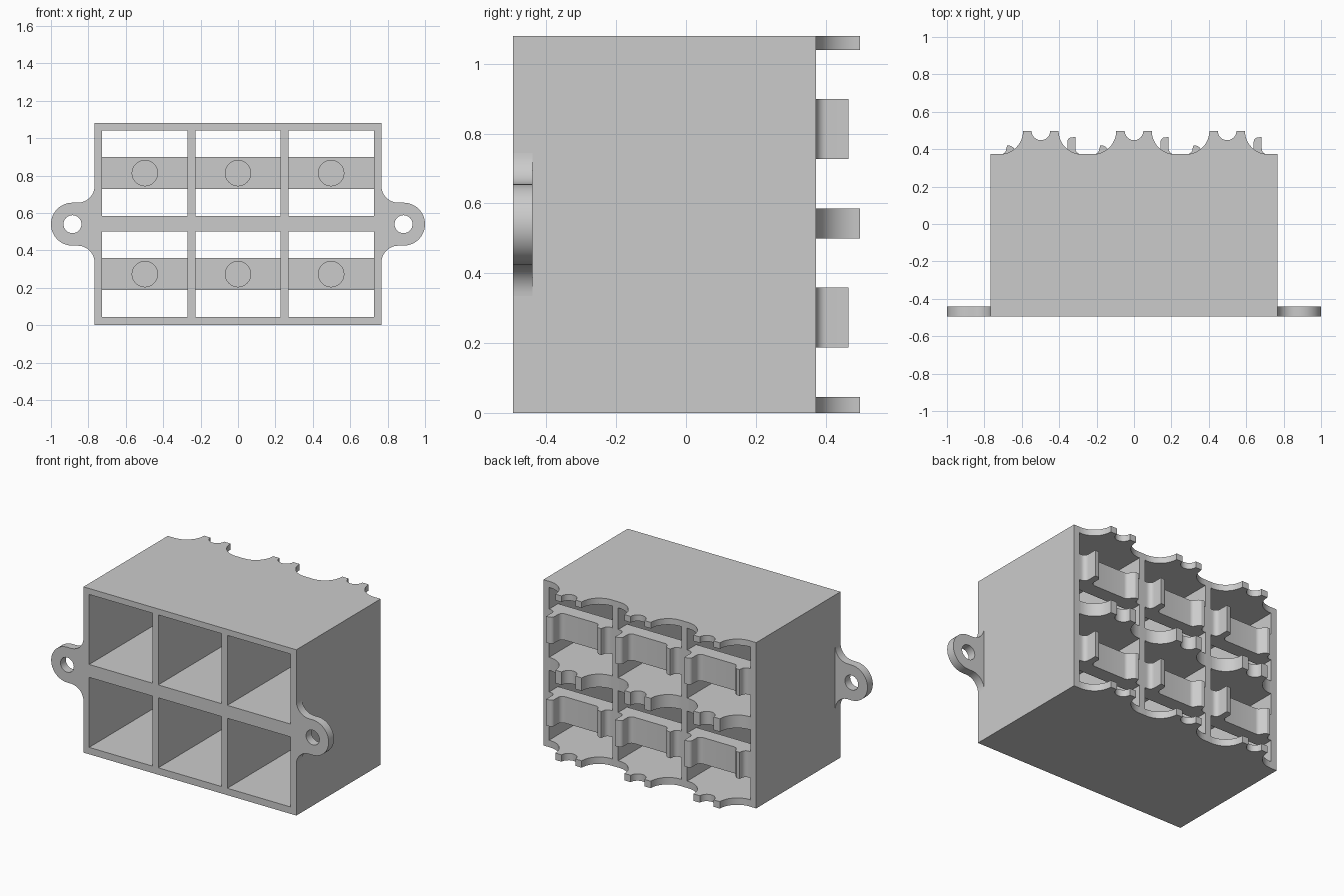
import bpy
from math import cos, sin, pi, radians

cube = bpy.data.objects.get("Cube")
if cube:
    bpy.data.objects.remove(cube, do_unlink=True)

grey = bpy.data.materials.new("plain_grey")
grey.use_nodes = True
grey.diffuse_color = (0.6, 0.6, 0.6, 1)
grey.node_tree.nodes["Principled BSDF"].inputs["Base Color"].default_value = (0.6, 0.6, 0.6, 1)

W, H, BACK, FRONT = 0.767, 1.08, 0.373, -0.495
COLUMNS = (-0.498, 0, 0.498)
ROWS = (0.273, 0.813)


def arc(cx, cy, r, a, b, n=12):
    """Points on an arc from angle a to b in degrees."""
    angles = [radians(a + (b - a) * i / n) for i in range(n + 1)]
    return [(cx + r * cos(t), cy + r * sin(t)) for t in angles]


def rect(x0, x1, y0, y1):
    return [(x0, y0), (x1, y0), (x1, y1), (x0, y1)]


def activate(ob):
    bpy.ops.object.select_all(action='DESELECT')
    ob.select_set(True)
    bpy.context.view_layer.objects.active = ob


def extrude(name, loops, lo, hi, upright=False):
    """Extrude outlines (inner loops become holes) along z, or along y if upright."""
    curve = bpy.data.curves.new(name, 'CURVE')
    curve.dimensions = '2D'
    curve.fill_mode = 'BOTH'
    curve.extrude = (hi - lo) / 2
    for loop in loops:
        spline = curve.splines.new('POLY')
        spline.points.add(len(loop) - 1)
        for point, (x, y) in zip(spline.points, loop):
            point.co = (x, y, 0, 1)
        spline.use_cyclic_u = True
    ob = bpy.data.objects.new(name, curve)
    bpy.context.collection.objects.link(ob)
    mid = (lo + hi) / 2
    ob.location = (0, mid, 0) if upright else (0, 0, mid)
    ob.rotation_euler.x = pi / 2 if upright else 0
    activate(ob)
    bpy.ops.object.convert(target='MESH')
    bpy.ops.object.transform_apply(location=True, rotation=True)
    bpy.ops.object.mode_set(mode='EDIT')
    bpy.ops.mesh.select_all(action='SELECT')
    bpy.ops.mesh.remove_doubles(threshold=0.0005)
    bpy.ops.mesh.normals_make_consistent(inside=False)
    bpy.ops.object.mode_set(mode='OBJECT')
    ob.data.materials.clear()
    ob.data.materials.append(grey)
    bpy.ops.object.shade_smooth_by_angle(angle=radians(30))
    return ob


# Housing with six open cells
cells = [rect(c - 0.228, c + 0.228, r - 0.228, r + 0.228) for c in COLUMNS for r in ROWS]
extrude("housing", [rect(-W, W, 0, H)] + cells, FRONT, BACK, True)

# Mounting lugs with filleted roots and a screw hole
for side, label in ((1, "left"), (-1, "right")):
    mid = H / 2
    outline = (arc(W + 0.09, mid - 0.205, 0.09, 180, 90)
               + arc(0.885, mid, 0.115, -90, 90, 24)
               + arc(W + 0.09, mid + 0.205, 0.09, 270, 180))
    hole = arc(0.885, mid, 0.048, 0, 360, 32)[:-1]
    loops = [[(side * x, z) for x, z in loop] for loop in (outline, hole)]
    extrude(label + "_lug", loops, FRONT, -0.44, True)

# Scalloped cradle ribs on the back edge of each horizontal wall
TOP = 0.498
for level, (lo, hi) in {"lower": (0, 0.045), "middle": (0.5, 0.585), "upper": (1.04, H)}.items():
    for c in COLUMNS:
        rib = (arc(c - 0.22, TOP, TOP - BACK, 270, 360)
               + arc(c, TOP, 0.05, 180, 360)
               + arc(c + 0.22, TOP, TOP - BACK, 180, 270))
        extrude(level + "_rib", [rib], lo, hi)

# Clip bars with a tall hook on one end, a low hook on the other and a blind socket
for r in ROWS:
    for c in COLUMNS:
        profile = (rect(-0.228, 0.228, 0.28, BACK)[:2]
                   + [(0.228, BACK)]
                   + arc(0.215, 0.403, 0.03, 270, 180, 6)
                   + [(0.185, 0.465), (0.165, 0.463)]
                   + arc(0.165, 0.44, 0.023, 100, 180, 6)
                   + arc(0.112, BACK + 0.03, 0.03, 0, -90, 6)
                   + arc(-0.11, BACK + 0.03, 0.03, 270, 225, 4)
                   + [(-0.145, 0.407), (-0.16, 0.418), (-0.18, 0.42)]
                   + arc(-0.215, 0.403, 0.03, 0, -90, 6)
                   + [(-0.228, BACK)])
        bar = extrude("clip_bar", [[(c + x, y) for x, y in profile]], r - 0.086, r + 0.086)
        socket = extrude("socket_cutter", [arc(c, r, 0.068, 0, 360, 32)[:-1]], 0.2, 0.32, True)
        cut = bar.modifiers.new("socket", 'BOOLEAN')
        cut.operation = 'DIFFERENCE'
        cut.object = socket
        cut.solver = 'EXACT'
        activate(bar)
        bpy.ops.object.modifier_apply(modifier=cut.name)
        bpy.data.objects.remove(socket, do_unlink=True)
        bpy.ops.object.shade_smooth_by_angle(angle=radians(30))
